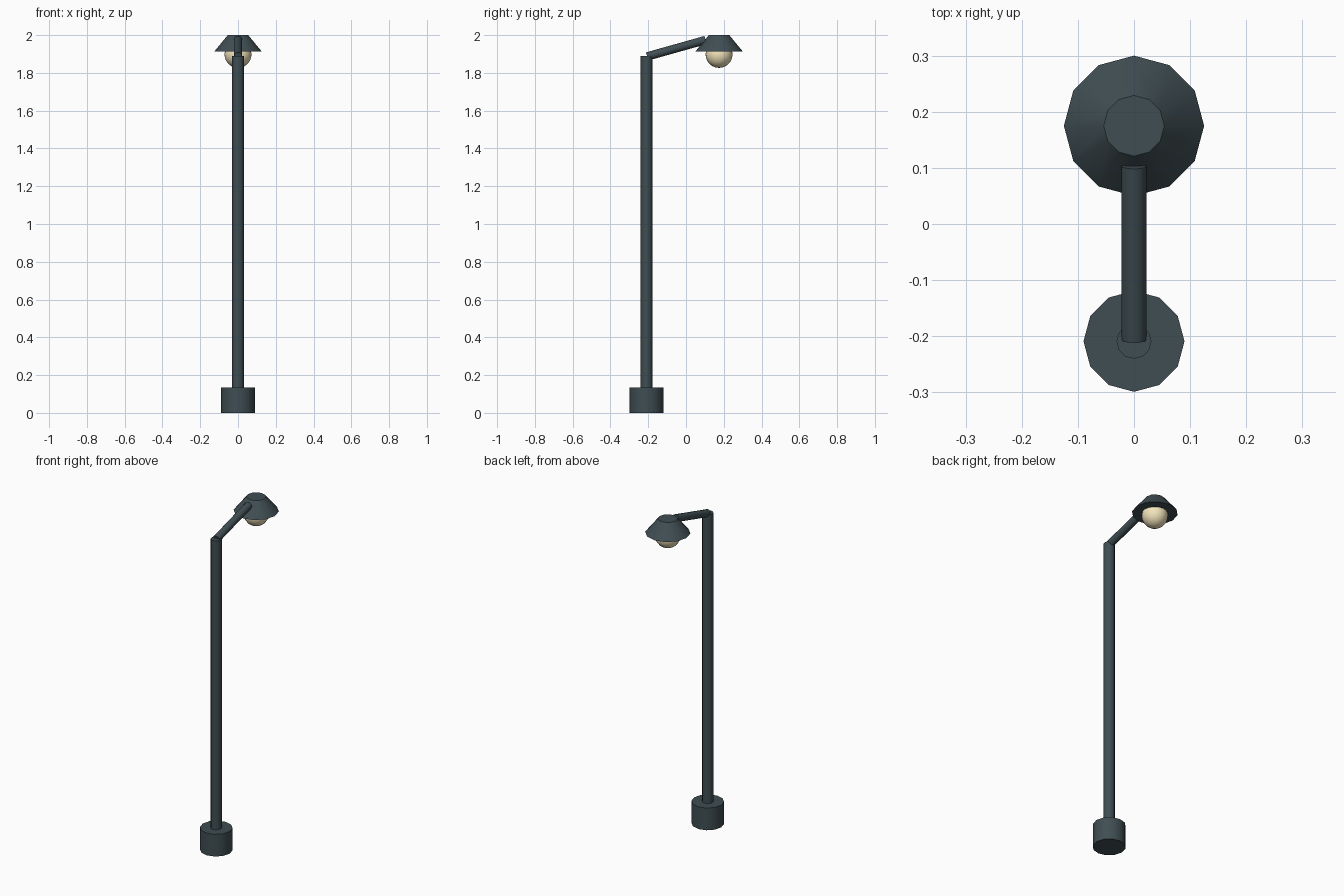
import bpy, math
from mathutils import Vector

if "Cube" in bpy.data.objects:
    bpy.data.objects.remove(bpy.data.objects["Cube"])


def material(name, color):
    m = bpy.data.materials.new(name)
    m.diffuse_color = color
    m.use_nodes = True
    m.node_tree.nodes["Principled BSDF"].inputs["Base Color"].default_value = m.diffuse_color
    return m


METAL = material("dark_metal", (0.05, 0.075, 0.085, 1))
GLOW = material("warm_glass", (0.9, 0.78, 0.5, 1))


def finish(name, mat):
    ob = bpy.context.object
    ob.name = name
    ob.data.materials.append(mat)
    bpy.ops.object.shade_smooth_by_angle(angle=math.radians(35))
    return ob


def rod(name, start, end, r1, r2=None, sides=12):
    """Capped cylinder or cone frustum running from start to end."""
    a, b = Vector(start), Vector(end)
    bpy.ops.mesh.primitive_cone_add(
        vertices=sides, radius1=r1, radius2=r1 if r2 is None else r2,
        depth=(b - a).length, location=(a + b) / 2,
        rotation=(-math.atan2(b.y - a.y, b.z - a.z), 0, 0))
    return finish(name, METAL)


POLE_Y, LAMP_Y = -0.209, 0.175

# Footing and upright
rod("base", (0, POLE_Y, 0), (0, POLE_Y, 0.135), 0.09)
rod("pole", (0, POLE_Y, 0.0), (0, POLE_Y, 1.89), 0.031)

# Sloping arm reaching back to the lamp
rod("arm", (0, -0.206, 1.887), (0, 0.104, 1.974), 0.0223)

# Conical shade
rod("shade", (0, LAMP_Y, 1.914), (0, LAMP_Y, 2.0), 0.125, 0.054)

# Round bulb poking out below the shade
bpy.ops.mesh.primitive_uv_sphere_add(segments=16, ring_count=12, radius=0.0715,
                                     location=(0, LAMP_Y, 1.898))
finish("bulb", GLOW)
